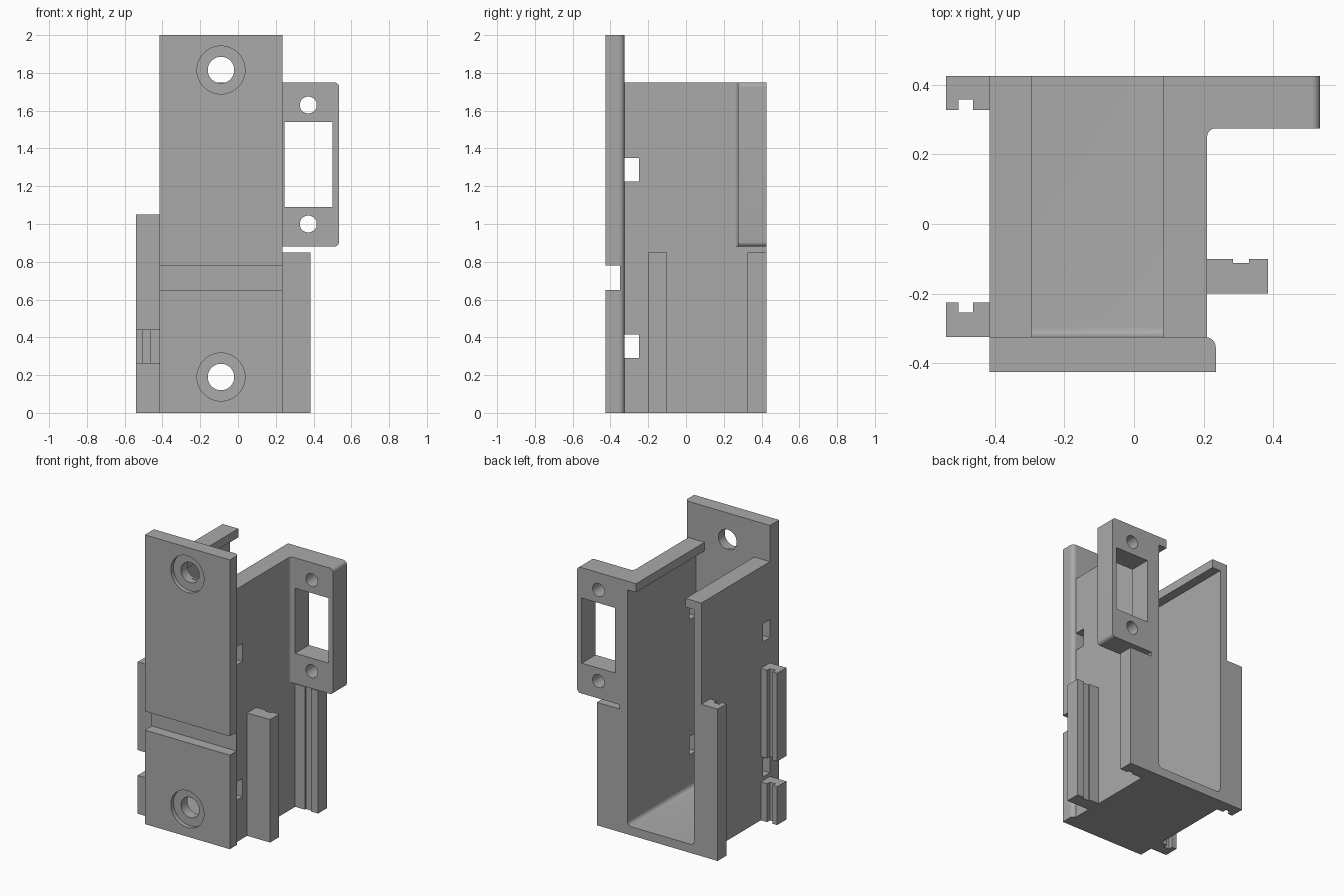
import bpy, bmesh
from math import cos, sin, radians
from mathutils import Vector

cube = bpy.data.objects.get("Cube")
if cube:
    bpy.data.objects.remove(cube, do_unlink=True)

grey = bpy.data.materials.new("plain grey")
grey.use_nodes = True
colour = (0.4, 0.4, 0.4, 1)
grey.diffuse_color = colour
grey.node_tree.nodes["Principled BSDF"].inputs["Base Color"].default_value = colour


def arc(cx, cy, r, start, end, n=8):
    angles = [radians(start + (end - start) * i / n) for i in range(n + 1)]
    return [(cx + r * cos(a), cy + r * sin(a)) for a in angles]


def circle(cx, cy, r, n=48):
    return arc(cx, cy, r, 0, 360, n)[:-1]


def rect(x0, x1, y0, y1):
    return [(x0, y0), (x1, y0), (x1, y1), (x0, y1)]


def prism(name, outline, axis, low, high, floor_round=0):
    """Extrude an outline: (x, y) points along z, or (x, z) points along y."""
    bm = bmesh.new()
    place = (lambda p, d: (p[0], p[1], d)) if axis == "z" else (lambda p, d: (p[0], d, p[1]))
    face = bm.faces.new([bm.verts.new(place(p, low)) for p in outline])
    grown = bmesh.ops.extrude_face_region(bm, geom=[face])["geom"]
    shift = Vector(place((0, 0), high - low))
    bmesh.ops.translate(bm, vec=shift, verts=[v for v in grown if isinstance(v, bmesh.types.BMVert)])
    if floor_round:
        z0 = min(v.co.z for v in bm.verts)
        edges = [e for e in bm.edges if all(abs(v.co.z - z0) < 1e-5 for v in e.verts)]
        bmesh.ops.bevel(bm, geom=edges, offset=floor_round, segments=6, profile=0.5, affect="EDGES")
    bmesh.ops.recalc_face_normals(bm, faces=bm.faces)
    mesh = bpy.data.meshes.new(name)
    bm.to_mesh(mesh)
    bm.free()
    mesh.materials.append(grey)
    obj = bpy.data.objects.new(name, mesh)
    bpy.context.collection.objects.link(obj)
    return obj


def cut(obj, outline, axis, low, high, floor_round=0):
    tool = prism("cutter", outline, axis, low, high, floor_round)
    tool.hide_render = True
    mod = obj.modifiers.new("cut", "BOOLEAN")
    mod.operation, mod.solver, mod.object = "DIFFERENCE", "EXACT", tool
    bpy.context.view_layer.update()
    graph = bpy.context.evaluated_depsgraph_get()
    mesh = bpy.data.meshes.new_from_object(obj.evaluated_get(graph))
    obj.modifiers.clear()
    obj.data = mesh
    bpy.data.objects.remove(tool, do_unlink=True)


# Main dimensions
LEFT, RIGHT = 0.21, -0.415
BACK, JOIN, FRONT = 0.425, -0.325, -0.425
TOP = 1.75
HOLE_X = -0.09

# Channel body: open back, lipped top, thin side walls
body = prism("channel_body", rect(RIGHT, LEFT, -0.345, BACK), "z", 0, TOP)
cut(body, rect(-0.36, 0.15, JOIN, 0.6), "z", 0.06, 1.69, 0.03)
cut(body, rect(-0.295, 0.085, JOIN, 0.6), "z", 1.5, 1.9)
cut(body, circle(HOLE_X, 0.19, 0.07), "y", -0.5, -0.3)
for z in (0.29, 1.225):
    cut(body, rect(-0.6, 0.4, JOIN, -0.25), "z", z, z + 0.125)

# Mounting plate with one rounded long edge, a cross groove and screw holes
outline = [(RIGHT, FRONT), (0.235, FRONT)] + arc(0.205, -0.355, 0.03, 0, 90) + [(RIGHT, JOIN)]
plate = prism("mounting_plate", outline, "z", 0, 2)
cut(plate, rect(-0.6, 0.4, 0.65, 0.78), "y", -0.5, -0.35)
for z in (0.19, 1.815):
    cut(plate, circle(HOLE_X, z, 0.07), "y", -0.6, -0.2)
    cut(plate, circle(HOLE_X, z, 0.127), "y", -0.6, FRONT + 0.03)

# Side ear with window, screw holes and a fillet to the wall
ear_low, ear_out, r = 0.88, 0.535, 0.025
outline = [(LEFT, ear_low)] + arc(ear_out - r, ear_low + r, r, -90, 0) \
    + arc(ear_out - r, TOP - r, r, 0, 90) + [(LEFT, TOP)]
ear = prism("side_ear", outline, "y", 0.275, BACK)
cut(ear, rect(0.245, 0.5, 1.09, 1.54), "y", 0, 0.6)
for z in (1.0, 1.63):
    cut(ear, circle(0.372, z, 0.045, 32), "y", 0, 0.6)
fillet = prism("ear_fillet", [(LEFT, 0.275)] + arc(LEFT + r, 0.275 - r, r, 180, 90),
               "z", ear_low, TOP)


def rail(name, x0, x1, y0, y1, height, slot, depth, faces_back):
    """Upright rail with a shallow slot on its front or back side."""
    if faces_back:
        y_in, y_out, d = y0, y1, -depth
    else:
        y_in, y_out, d = y1, y0, depth
    points = [(x0, y_in), (x0, y_out), (slot[0], y_out), (slot[0], y_out + d),
              (slot[1], y_out + d), (slot[1], y_out), (x1, y_out), (x1, y_in)]
    return prism(name, points, "z", 0, height)


# Slotted rails on both sides
left_slot, right_slot = (0.285, 0.33), (-0.505, -0.463)
rails = [
    rail("left_front_rail", LEFT, 0.385, -0.2, -0.1, 0.85, left_slot, 0.012, True),
    rail("left_back_rail", LEFT, 0.385, 0.325, BACK, 0.85, left_slot, 0.012, False),
    rail("right_front_rail", -0.54, RIGHT, JOIN, -0.225, 1.05, right_slot, 0.03, True),
    rail("right_back_rail", -0.54, RIGHT, 0.328, BACK, 1.05, right_slot, 0.03, False),
]
cut(rails[2], rect(-0.7, -0.3, -0.5, -0.1), "z", 0.265, 0.44)

# Smooth the round surfaces and keep the corners sharp
bpy.ops.object.select_all(action="DESELECT")
parts = [body, plate, ear, fillet] + rails
for part in parts:
    part.select_set(True)
bpy.context.view_layer.objects.active = body
bpy.ops.object.shade_smooth_by_angle(angle=radians(30))
